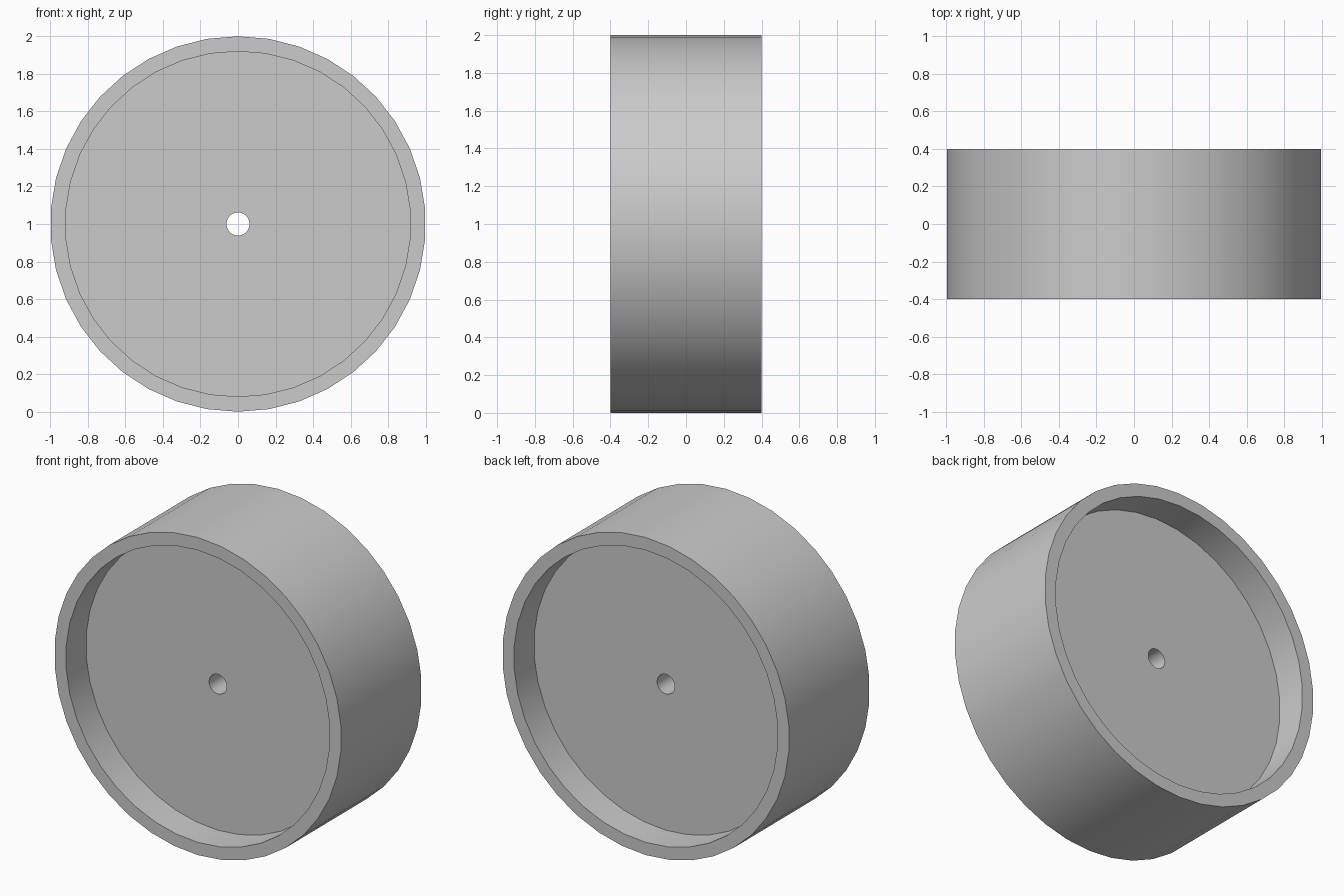
import bpy, bmesh, math

cube = bpy.data.objects.get("Cube")
if cube:
    bpy.data.objects.remove(cube, do_unlink=True)

SIDES = 38
OUTER, INNER, HOLE = 1.0, 0.92, 0.0615
HALF_WIDTH, HALF_WEB = 0.4, 0.2

grey = bpy.data.materials.new("plain grey")
grey.use_nodes = True
colour = (0.6, 0.6, 0.6, 1)
grey.diffuse_color = colour
grey.node_tree.nodes["Principled BSDF"].inputs["Base Color"].default_value = colour

# Closed cross-section (radius, y): tread, rim edges, recesses, web and axle hole
half = [(OUTER, -HALF_WIDTH), (INNER, -HALF_WIDTH), (INNER, -HALF_WEB), (HOLE, -HALF_WEB)]
profile = half + [(r, -y) for r, y in reversed(half)]

# Lathe the section round the y axis, with a corner at the top
bm = bmesh.new()
rings = []
for i in range(SIDES):
    a = math.tau * i / SIDES
    rings.append([bm.verts.new((r * math.sin(a), y, OUTER + r * math.cos(a)))
                  for r, y in profile])
for i, ring in enumerate(rings):
    following = rings[(i + 1) % SIDES]
    for j in range(len(profile)):
        k = (j + 1) % len(profile)
        bm.faces.new((ring[j], ring[k], following[k], following[j]))
bmesh.ops.recalc_face_normals(bm, faces=bm.faces)

mesh = bpy.data.meshes.new("wheel")
bm.to_mesh(mesh)
bm.free()
mesh.materials.append(grey)
wheel = bpy.data.objects.new("wheel", mesh)
bpy.context.collection.objects.link(wheel)

# Smooth round surfaces with crisp rim edges
bpy.ops.object.select_all(action="DESELECT")
wheel.select_set(True)
bpy.context.view_layer.objects.active = wheel
bpy.ops.object.shade_smooth_by_angle(angle=math.radians(30))
